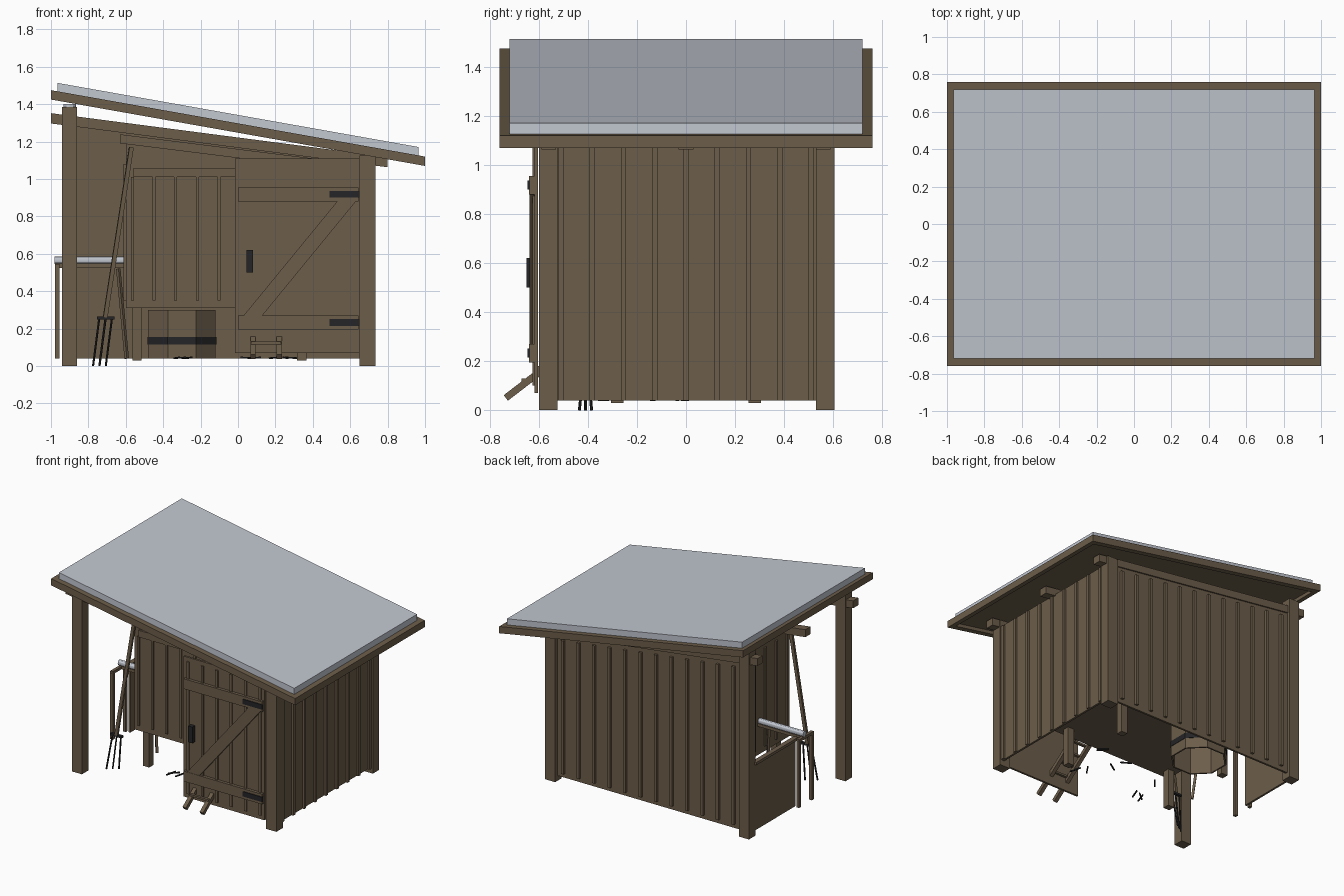
import bpy, bmesh, math, random
from mathutils import Vector

if "Cube" in bpy.data.objects:
    bpy.data.objects.remove(bpy.data.objects["Cube"])

random.seed(4)


def material(name, rgb):
    m = bpy.data.materials.new(name)
    m.diffuse_color = (*rgb, 1)
    m.use_nodes = True
    m.node_tree.nodes["Principled BSDF"].inputs["Base Color"].default_value = m.diffuse_color
    return m


WOOD = material("brown wood", (0.150, 0.110, 0.068))
METAL = material("pale grey metal", (0.54, 0.57, 0.63))
IRON = material("black iron", (0.018, 0.018, 0.020))


def finish(name, bm, mat):
    bmesh.ops.recalc_face_normals(bm, faces=bm.faces)
    me = bpy.data.meshes.new(name)
    bm.to_mesh(me)
    bm.free()
    me.materials.append(mat)
    ob = bpy.data.objects.new(name, me)
    bpy.context.collection.objects.link(ob)
    return ob


def prism(name, pts, y0, y1, mat=WOOD):
    """Outline in x and z, extruded from y0 to y1."""
    bm = bmesh.new()
    face = bm.faces.new([bm.verts.new((x, y0, z)) for x, z in pts])
    new = bmesh.ops.extrude_face_region(bm, geom=[face])["geom"]
    bmesh.ops.translate(bm, vec=(0, y1 - y0, 0),
                        verts=[v for v in new if isinstance(v, bmesh.types.BMVert)])
    return finish(name, bm, mat)


def box(name, x0, x1, y0, y1, z0, z1, mat=WOOD):
    return prism(name, [(x0, z0), (x1, z0), (x1, z1), (x0, z1)], y0, y1, mat)


def rod(name, a, b, r, mat=WOOD, sides=4):
    """Straight bar between two points."""
    a, b = Vector(a), Vector(b)
    bm = bmesh.new()
    bmesh.ops.create_cone(bm, cap_ends=True, segments=sides, radius1=r, radius2=r,
                          depth=(b - a).length)
    if sides == 4:
        bmesh.ops.rotate(bm, verts=bm.verts, cent=(0, 0, 0),
                         matrix=Vector((1, 0, 0)).rotation_difference(Vector((1, 1, 0))).to_matrix())
    ob = finish(name, bm, mat)
    ob.rotation_euler = (b - a).to_track_quat('Z', 'Y').to_euler()
    ob.location = (a + b) / 2
    return ob


def sloped(name, x0, x1, y0, y1, line, thick, mat=WOOD):
    """Slab whose top follows a sloping line."""
    return prism(name, [(x0, line(x0) - thick), (x1, line(x1) - thick),
                        (x1, line(x1)), (x0, line(x0))], y0, y1, mat)


def roof_z(x): return 1.2975 - 0.1775 * x
def panel_z(x): return roof_z(x) + 0.045
def rafter_z(x): return 1.222 - 0.13 * x
def wall_z(x): return rafter_z(x) - 0.055
def coop_z(x): return 1.16 - 0.125 * x


# Roof: fascia frame, boarding and metal sheet
for s in (-1, 1):
    y = sorted((s * 0.72, s * 0.76))
    sloped("roof_side_fascia", -1, 1, *y, roof_z, 0.05)
sloped("roof_high_fascia", -1, -0.96, -0.72, 0.72, roof_z, 0.05)
sloped("roof_low_fascia", 0.96, 1, -0.72, 0.72, roof_z, 0.05)
sloped("roof_boards", -0.96, 0.96, -0.72, 0.72, roof_z, 0.025)
sloped("roof_sheet", -0.965, 0.965, -0.72, 0.72, panel_z, 0.045, METAL)

# Rafters
for y in (-0.56, 0, 0.56):
    sloped("rafter", -1, 0.8, y - 0.03, y + 0.03, rafter_z, 0.055)

# Corner posts
for y in (-0.5625, 0.5675):
    box("high_post", -0.94, -0.86, y - 0.0375, y + 0.0375, 0, 1.385)
    box("low_post", 0.65, 0.735, y - 0.0375, y + 0.0375, 0, 1.125)
rod("post_cap", (-0.9, -0.5625, 1.38), (-0.9, -0.5625, 1.40), 0.034, METAL, 12)

# Back wall with battens
prism("back_wall", [(-0.93, 0.04), (0.7, 0.04), (0.7, wall_z(0.7)), (-0.93, wall_z(-0.93))],
      0.565, 0.58)
for i in range(12):
    x = -0.8 + i * 0.127
    box("back_batten", x - 0.011, x + 0.011, 0.58, 0.597, 0.07, wall_z(x) - 0.03)

# Right wall with battens
box("right_wall", 0.7, 0.715, -0.55, 0.55, 0.04, 1.085)
for i in range(9):
    y = -0.51 + i * 0.1275
    box("right_batten", 0.715, 0.73, y - 0.011, y + 0.011, 0.04, 1.075)

# Door with battens, ledges, brace and ironwork
box("door", -0.015, 0.65, -0.618, -0.603, 0.07, 1.11)
for i in range(6):
    x = 0.025 + i * 0.118
    box("door_batten", x - 0.01, x + 0.01, -0.626, -0.618, 0.1, 1.08)
for z in (0.195, 0.88):
    box("door_ledge", 0, 0.645, -0.64, -0.618, z, z + 0.075)
prism("door_brace", [(0.03, 0.27), (0.13, 0.27), (0.63, 0.88), (0.53, 0.88)], -0.638, -0.618)
for z in (0.215, 0.9):
    box("door_hinge", 0.49, 0.65, -0.646, -0.636, z, z + 0.036, IRON)
box("door_handle", 0.045, 0.08, -0.65, -0.618, 0.5, 0.62, IRON)

# Raised coop inside, standing on four legs
prism("coop_box", [(-0.6, 0.31), (0.4, 0.31), (0.4, coop_z(0.4) - 0.045), (-0.6, coop_z(-0.6) - 0.045)],
      -0.355, 0.355)
for s in (-1, 1):
    sloped("coop_beam", -0.63, 0.42, s * 0.34 - 0.025, s * 0.34 + 0.025, coop_z, 0.048)
    for x in (-0.54, 0.34):
        box("coop_leg", x - 0.025, x + 0.025, s * 0.28 - 0.025, s * 0.28 + 0.025, 0.0 + 0.03, 0.31)
box("coop_header", -0.56, 0.4, -0.368, -0.355, 1.01, 1.06)
for i in range(8):
    x = -0.565 + i * 0.116
    box("coop_front_batten", x - 0.008, x + 0.008, -0.366, -0.355, 0.35, 1.01)
for i in range(6):
    y = -0.325 + i * 0.13
    box("coop_side_batten", -0.612, -0.6, y - 0.011, y + 0.011, 0.35, 1.08)

# Ramp up to the coop
for x in (0.08, 0.22):
    rod("ramp_rail", (x, -0.735, 0.05), (x, -0.37, 0.33), 0.02)
for i in range(5):
    t = 0.2 + i * 0.18
    y, z = -0.735 + 0.365 * t, 0.06 + 0.28 * t
    box("ramp_step", 0.07, 0.23, y - 0.01, y + 0.01, z, z + 0.014)

# Low side wall and feeding stand
box("low_side_wall", -0.94, -0.925, 0.06, 0.54, 0.04, 0.54)
box("low_wall_cap", -0.955, -0.92, 0.05, 0.54, 0.53, 0.55)
for y in (-0.09, 0.06):
    box("stand_leg", -0.978, -0.955, y - 0.012, y + 0.012, 0.04, 0.53)
box("stand_rail", -0.978, -0.955, -0.1, 0.07, 0.525, 0.545)
box("stand_bar", -0.978, -0.6, 0.0, 0.02, 0.525, 0.547)
trough = rod("metal_trough", (-0.98, 0.01, 0.566), (-0.61, 0.01, 0.566), 0.02, METAL, 12)
rod("leaning_stick", (-0.595, -0.1, 0.04), (-0.64, -0.06, 0.52), 0.012)

# Eight-sided tub with an iron band, open underneath
for name, r, z0, z1, mat in (("tub", 0.18, 0.04, 0.3, WOOD), ("tub_band", 0.184, 0.115, 0.155, IRON)):
    bm = bmesh.new()
    bmesh.ops.create_cone(bm, cap_ends=False, segments=8, radius1=r / math.cos(math.pi / 8),
                          radius2=r / math.cos(math.pi / 8), depth=z1 - z0)
    tub = finish(name, bm, mat)
    tub.location = (-0.3, 0.32, (z0 + z1) / 2)
    tub.rotation_euler.z = math.pi / 8
    mod = tub.modifiers.new("thickness", 'SOLIDIFY')
    mod.thickness = 0.012 if name == "tub" else 0.003

# Garden fork leaning on the coop
rod("fork_handle", (-0.71, -0.41, 0.26), (-0.57, -0.39, 1.17), 0.016)
box("fork_crossbar", -0.755, -0.66, -0.42, -0.398, 0.25, 0.265, IRON)
for i in range(3):
    rod("fork_tine", (-0.775 + i * 0.034, -0.435 + i * 0.025, 0.0),
        (-0.742 + i * 0.034, -0.409, 0.255), 0.006, IRON, 6)

# Loose twigs on the ground
for i in range(10):
    x, y, a = random.uniform(-0.45, 0.35), random.uniform(-0.35, 0.1), random.uniform(0, math.pi)
    dx, dy = 0.04 * math.cos(a), 0.04 * math.sin(a)
    rod("twig", (x - dx, y - dy, 0.042), (x + dx, y + dy, 0.046), 0.006, IRON)

# Round parts get smooth sides
for ob in bpy.context.scene.objects:
    ob.select_set(ob == trough)
bpy.context.view_layer.objects.active = trough
bpy.ops.object.shade_smooth_by_angle()
